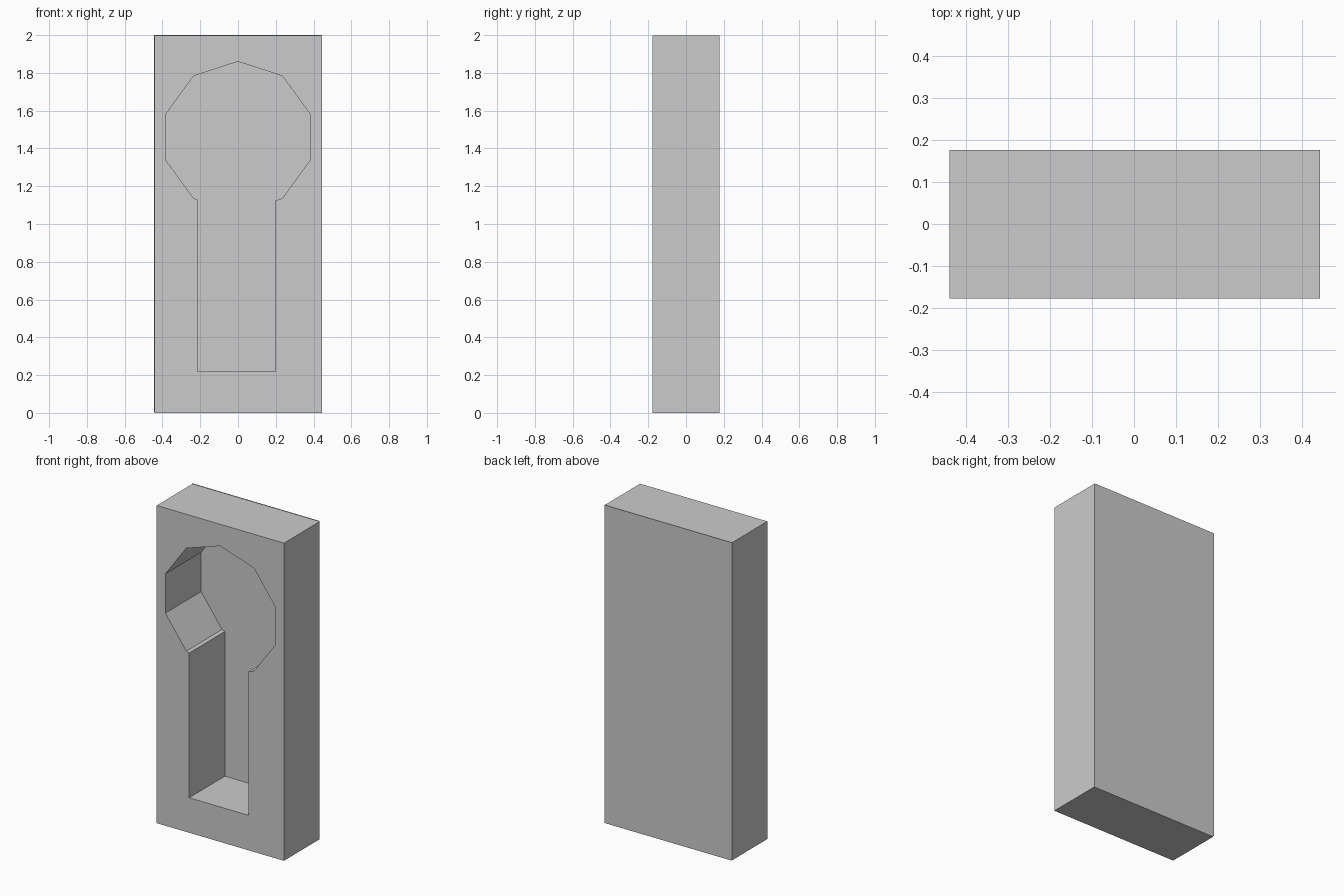
import bpy, bmesh
from math import sin, cos, radians

if "Cube" in bpy.data.objects:
    bpy.data.objects.remove(bpy.data.objects["Cube"])

HALF_DEPTH = 0.178


def slab_with_hole(name, loops, y, half):
    """Filled xz outline (later loops are holes) with thickness along y."""
    cu = bpy.data.curves.new(name, 'CURVE')
    cu.dimensions = '2D'
    cu.fill_mode = 'BOTH'
    cu.extrude = half
    for pts in loops:
        sp = cu.splines.new('POLY')
        sp.points.add(len(pts) - 1)
        for p, (x, z) in zip(sp.points, pts):
            p.co = (x, z, 0, 1)
        sp.use_cyclic_u = True
    ob = bpy.data.objects.new(name, cu)
    bpy.context.collection.objects.link(ob)
    ob.location.y = y
    ob.rotation_euler.x = radians(90)
    bpy.ops.object.select_all(action='DESELECT')
    bpy.context.view_layer.objects.active = ob
    ob.select_set(True)
    bpy.ops.object.convert(target='MESH')
    bpy.ops.object.transform_apply(location=True, rotation=True, scale=True)
    bm = bmesh.new()
    bm.from_mesh(ob.data)
    bmesh.ops.remove_doubles(bm, verts=bm.verts, dist=1e-4)
    bmesh.ops.recalc_face_normals(bm, faces=bm.faces)
    for f in bm.faces:
        f.smooth = False
    bm.to_mesh(ob.data)
    bm.free()
    return ob


def rect(x0, x1, z0, z1):
    return [(x0, z0), (x1, z0), (x1, z1), (x0, z1)]


# Keyhole outline: decagon head (lowest corner left out) joined to a slot
R, CZ = 0.40, 1.46
head = [(R * cos(radians(a)), CZ + R * sin(radians(a)))
        for a in range(-54, 235, 36)]
keyhole = head + [(-0.215, 1.130), (-0.215, 0.22), (0.198, 0.22), (0.198, 1.124)]

# Block with the keyhole cut right through
slab_with_hole("keyhole_block", [rect(-0.441, 0.444, 0, 1.997), keyhole],
               -0.0005, HALF_DEPTH - 0.0005)

# Thin backing sheet closing the hole, overhanging slightly left and up
bm = bmesh.new()
vs = [bm.verts.new((x, HALF_DEPTH, z)) for x, z in rect(-0.446, 0.442, 0.006, 2.0)]
f = bm.faces.new(vs)
f.normal_update()
if f.normal.y < 0:
    f.normal_flip()
me = bpy.data.meshes.new("back_panel")
bm.to_mesh(me)
bm.free()
bpy.context.collection.objects.link(bpy.data.objects.new("back_panel", me))
